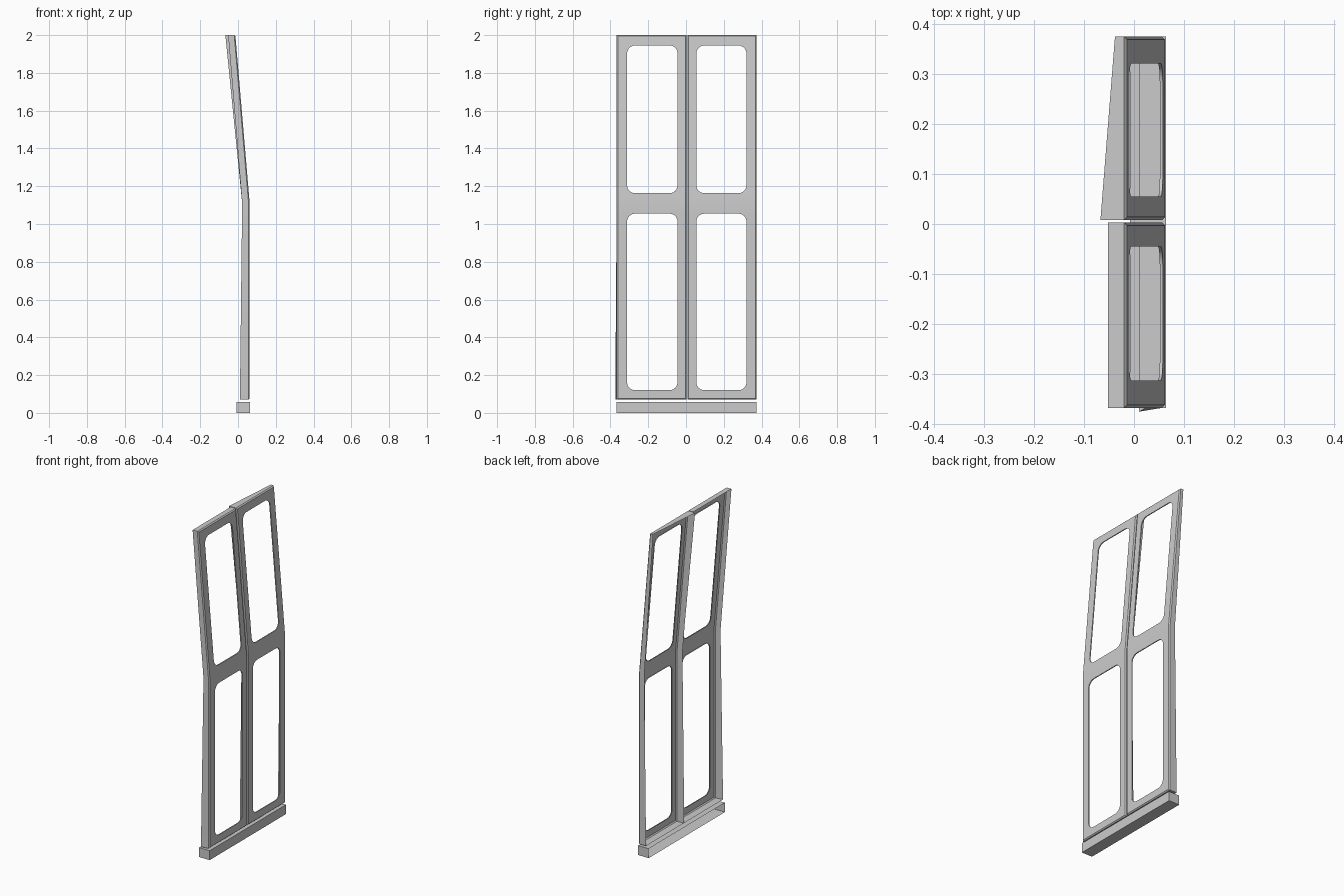
import bpy, bmesh, math

cube = bpy.data.objects.get("Cube")
if cube:
    bpy.data.objects.remove(cube, do_unlink=True)

grey = bpy.data.materials.new("light grey metal")
grey.use_nodes = True
grey.diffuse_color = (0.6, 0.6, 0.6, 1)
grey.node_tree.nodes["Principled BSDF"].inputs["Base Color"].default_value = grey.diffuse_color

BOTTOM, BEND, TOP = 0.07, 1.11, 2.0
SKIN_X, TOP_X = 0.062, -0.014
CHAMFER, LIP = 0.006, 0.006


def lean(z):
    """Offset of the skin where the door tips inwards above the bend."""
    return max(0, z - BEND) / (TOP - BEND) * (TOP_X - SKIN_X)


def finish(bm, name):
    me = bpy.data.meshes.new(name)
    bm.to_mesh(me)
    bm.free()
    me.materials.append(grey)
    ob = bpy.data.objects.new(name, me)
    bpy.context.collection.objects.link(ob)
    bpy.ops.object.select_all(action="DESELECT")
    ob.select_set(True)
    bpy.context.view_layer.objects.active = ob
    bpy.ops.object.shade_smooth_by_angle(angle=math.radians(30))
    return ob


def loop(bm, points, x):
    vs = [bm.verts.new((x, y, z)) for y, z in points]
    return [bm.edges.new((a, b)) for a, b in zip(vs, vs[1:] + vs[:1])]


def rounded(y0, y1, z0, z1, r, steps=6):
    """Rectangle outline with rounded corners."""
    pts = []
    corners = [(y1 - r, z1 - r), (y0 + r, z1 - r), (y0 + r, z0 + r), (y1 - r, z0 + r)]
    for i, (cy, cz) in enumerate(corners):
        for k in range(steps + 1):
            a = (i + k / steps) * math.pi / 2
            pts.append((cy + r * math.cos(a), cz + r * math.sin(a)))
    return pts


def extrude(bm, edges, move):
    geom = bmesh.ops.extrude_edge_only(bm, edges=edges)["geom"]
    for v in [g for g in geom if isinstance(g, bmesh.types.BMVert)]:
        move(v.co)
    return [g for g in geom if isinstance(g, bmesh.types.BMEdge) and g.is_boundary]


def leaf(name, y0, y1, win0, win1, inner_x):
    """Pressed sheet with two windows; inner_x gives the flange edge at (y, z)."""
    bm = bmesh.new()
    a, b = y0 + CHAMFER, y1 - CHAMFER
    low, high = BOTTOM + CHAMFER, TOP - CHAMFER
    edges = loop(bm, [(a, low), (b, low), (b, high), (a, high)], SKIN_X)
    for z0, z1 in ((0.12, 1.055), (1.163, 1.945)):
        edges += loop(bm, rounded(win0, win1, z0, z1, 0.042), SKIN_X)
    bmesh.ops.triangle_fill(bm, edges=edges, use_beauty=True, normal=(1, 0, 0))
    for z in (1.06, BEND, 1.16):
        bmesh.ops.bisect_plane(bm, geom=bm.verts[:] + bm.edges[:] + bm.faces[:],
                               plane_co=(0, 0, z), plane_no=(0, 0, 1))

    def is_rim(e):
        return all(v.co.y < a + 1e-4 or v.co.y > b - 1e-4 or v.co.z < low + 1e-4
                   or v.co.z > high - 1e-4 for v in e.verts)
    border = [e for e in bm.edges if e.is_boundary]
    rim = [e for e in border if is_rim(e)]
    holes = [e for e in border if not is_rim(e)]

    # window lips
    def lip(co):
        co.x -= LIP
    extrude(bm, holes, lip)

    # chamfered outer edge
    def chamfer(co):
        co.x -= CHAMFER
        for i, lo, hi, d0, d1 in ((1, a, b, y0, y1), (2, low, high, BOTTOM, TOP)):
            if co[i] < lo + 1e-4:
                co[i] = d0
            elif co[i] > hi - 1e-4:
                co[i] = d1
    rim = extrude(bm, rim, chamfer)

    # folded flange
    def fold(co):
        co.x, flare = inner_x(co.y, co.z)
        co.x -= lean(co.z)
        co.y += flare
    extrude(bm, rim, fold)

    for v in bm.verts:
        v.co.x += lean(v.co.z)
    bmesh.ops.recalc_face_normals(bm, faces=bm.faces[:])
    return finish(bm, name)


def mix(z, at_bottom, at_bend, at_top):
    if z < BEND:
        return at_bottom + (at_bend - at_bottom) * (z - BOTTOM) / (BEND - BOTTOM)
    return at_bend + (at_top - at_bend) * (z - BEND) / (TOP - BEND)


def front_flange(y, z):
    # the lower outer edge splays slightly
    flare = -0.008 * max(0, 1 - z / BEND) if y < -0.3 else 0
    return mix(z, 0.01, 0.022, -0.052), flare


def rear_flange(y, z):
    # the top fold narrows towards the outer edge
    t = (y - 0.008) / 0.366
    return mix(z, 0.01, 0.022, -0.067 + 0.029 * t), 0


leaf("front_door_leaf", -0.367, 0.003, -0.312, -0.045, front_flange)
leaf("rear_door_leaf", 0.008, 0.374, 0.055, 0.32, rear_flange)

# sill channel, open towards the inside
bm = bmesh.new()
bmesh.ops.create_cube(bm, size=1)
for v in bm.verts:
    v.co.x = 0.028 + v.co.x * 0.072
    v.co.y = 0.0035 + v.co.y * 0.741
    v.co.z = 0.029 + v.co.z * 0.058
bm.normal_update()
bmesh.ops.delete(bm, geom=[f for f in bm.faces if f.normal.x < -0.9], context="FACES")
finish(bm, "door_sill")
